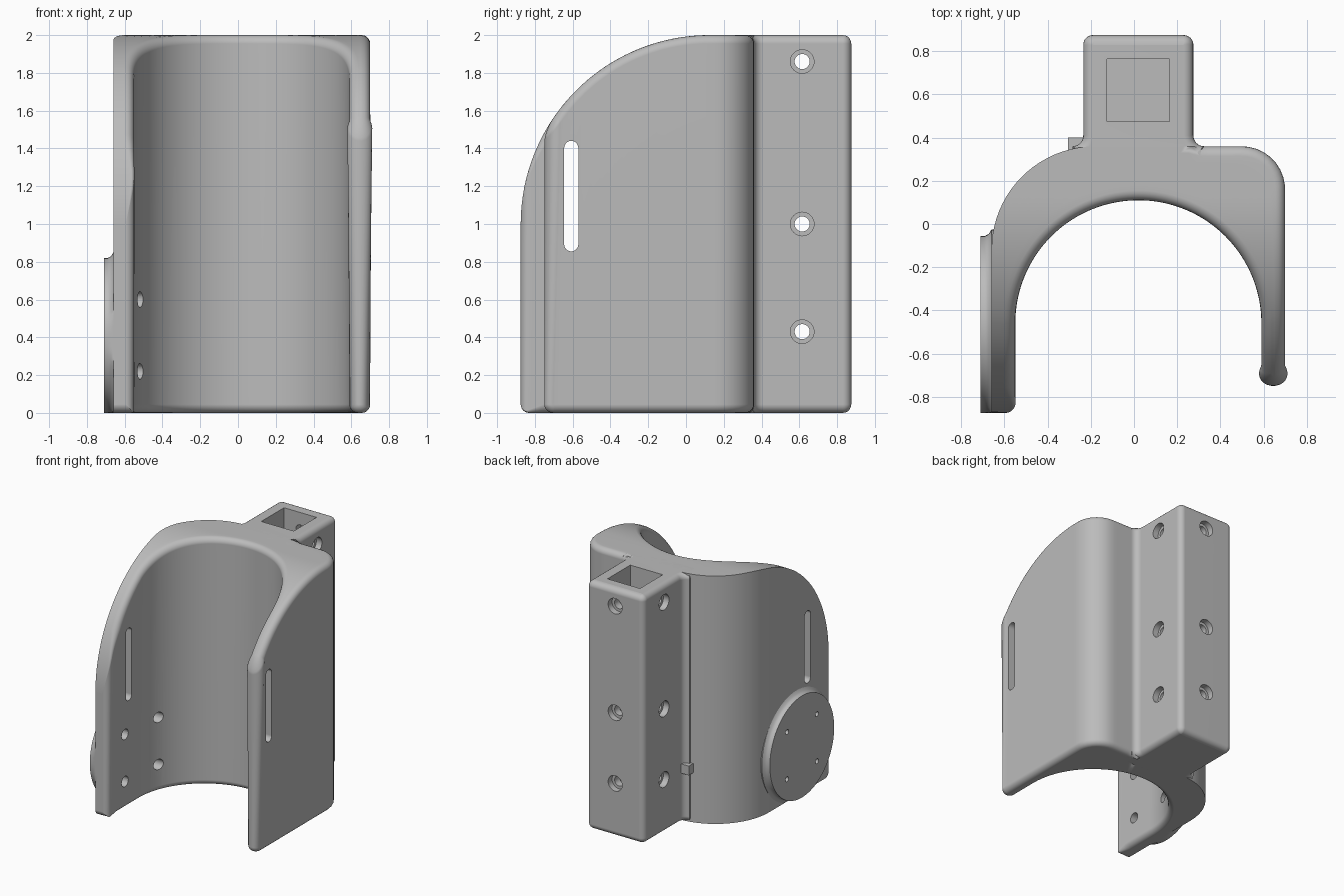
import bpy, bmesh
from math import sin, cos, pi, sqrt
from mathutils import Vector

cube = bpy.data.objects.get("Cube")
if cube:
    bpy.data.objects.remove(cube, do_unlink=True)

grey = bpy.data.materials.new("light grey")
grey.use_nodes = True
colour = (0.5, 0.5, 0.5, 1)
grey.diffuse_color = colour
for node in grey.node_tree.nodes:
    if node.type == 'BSDF_PRINCIPLED':
        node.inputs["Base Color"].default_value = colour


def loft(name, rings):
    """Skin equal closed rings and close both ends with strips."""
    bm = bmesh.new()
    rows = [[bm.verts.new(p) for p in ring] for ring in rings]
    n = len(rows[0])
    for a, b in zip(rows, rows[1:]):
        for i in range(n):
            j = (i + 1) % n
            bm.faces.new((a[i], a[j], b[j], b[i]))
    for row in (rows[0], rows[-1]):
        for i in range(n // 2 - 1):
            bm.faces.new((row[i], row[i + 1], row[n - 2 - i], row[n - 1 - i]))
    bmesh.ops.remove_doubles(bm, verts=bm.verts, dist=0.0001)
    bmesh.ops.recalc_face_normals(bm, faces=bm.faces)
    mesh = bpy.data.meshes.new(name)
    bm.to_mesh(mesh)
    bm.free()
    mesh.materials.append(grey)
    obj = bpy.data.objects.new(name, mesh)
    bpy.context.collection.objects.link(obj)
    return obj


def lathe(name, axis, u, v, profile, steps=32):
    """Turn (radius, position) pairs about the x or y axis."""
    rings = []
    for r, t in profile:
        ring = []
        for i in range(steps):
            a = 2 * pi * i / steps
            p, q = u + r * cos(a), v + r * sin(a)
            ring.append((t, p, q) if axis == 'X' else (p, t, q))
        rings.append(ring)
    return loft(name, rings)


def box(name, x0, x1, y0, y1, z0, z1):
    return loft(name, [[(x0, y0, z), (x1, y0, z), (x1, y1, z), (x0, y1, z)]
                       for z in (z0, z1)])


def activate(obj):
    bpy.ops.object.select_all(action='DESELECT')
    obj.select_set(True)
    bpy.context.view_layer.objects.active = obj


def cut(obj, cutter):
    cutter.hide_render = True
    mod = obj.modifiers.new("cut", 'BOOLEAN')
    mod.operation = 'DIFFERENCE'
    mod.solver = 'EXACT'
    mod.object = cutter
    activate(obj)
    bpy.ops.object.modifier_apply(modifier=mod.name)
    bpy.data.objects.remove(cutter, do_unlink=True)


def finish(obj):
    activate(obj)
    bpy.ops.object.shade_smooth_by_angle(angle=0.55)
    mod = obj.modifiers.new("even shading", 'WEIGHTED_NORMAL')
    mod.keep_sharp = True


def arc(cx, cy, r, a0, a1, n):
    return [(cx + r * cos(a0 + (a1 - a0) * i / n),
             cy + r * sin(a0 + (a1 - a0) * i / n)) for i in range(n + 1)]


def resample(path, n):
    pts = [Vector(p) for p in path]
    dist = [0.0]
    for a, b in zip(pts, pts[1:]):
        dist.append(dist[-1] + (b - a).length)
    out, k = [], 0
    for i in range(n + 1):
        d = dist[-1] * i / n
        while k < len(pts) - 2 and dist[k + 1] < d:
            k += 1
        f = (d - dist[k]) / max(dist[k + 1] - dist[k], 1e-9)
        out.append(tuple(pts[k].lerp(pts[k + 1], f)))
    return out


FRONT, FILLET = -0.875, 0.045


def top(y):
    return 1 + sqrt(max(0, 1 - (min(y, 0.125) - 0.125) ** 2))


def lip(d):
    """Drop of a rounded corner at distance d from its end."""
    return FILLET - sqrt(FILLET ** 2 - max(0, FILLET - d) ** 2)


# Plan of the cradle: left arm, arch, right arm with round tip
inner, outer = [], []
for i in range(18):
    d = 0.415 * (i / 18) ** 2.5
    inner.append((-0.55 - lip(d), FRONT + d))
    outer.append((-0.66, FRONT + d))
N = 72
inner += arc(0.02, -0.46, 0.57, pi, 0, N)
outer += resample([(-0.66, -0.46)] + arc(-0.18, -0.12, 0.48, pi, pi / 2, 32)
                  + arc(0.5, 0.16, 0.2, pi / 2, 0, 16) + [(0.7, -0.46)], N)
for i in range(1, 5):
    y = -0.46 - 0.05 * i
    inner.append((0.59, y))
    outer.append((0.7, y))
for i in range(10):
    a = i * pi / 2 / 9.5
    inner.append((0.645 - 0.055 * cos(a), -0.695 - 0.055 * sin(a)))
    outer.append((0.645 + 0.055 * cos(a), -0.695 - 0.055 * sin(a)))

# Fillet rows around the closed plan outline
plan = inner + outer[::-1]
edge = [Vector((x, y, top(y))) for x, y in plan]
ANGLES = [i * pi / 10 for i in range(6)]


def fillets(i):
    p = edge[i]
    t = (edge[(i + 1) % len(edge)] - edge[i - 1]).normalized()
    n = Vector((-t.y, t.x, 0)).normalized()
    down = n.cross(t)
    r = FILLET * min(1, max(0, (p.y - FRONT) / 0.12))
    if i >= len(inner) and p.x < 0.3:
        r = 0
    upper, lower = [], []
    base = lip(p.y - FRONT)
    for a in ANGLES:
        dn, dz = r * (1 - cos(a)), r * (1 - sin(a))
        q = p + n * dn + down * dz
        q.z += top(p.y + n.y * dn) - top(p.y)
        upper.append(q)
        lower.append(Vector((p.x + n.x * dn, p.y + n.y * dn, base + dz)))
    return upper, lower


rings = []
for i in range(len(inner)):
    up_in, low_in = fillets(i)
    up_out, low_out = fillets(len(plan) - 1 - i)
    across = []
    for k in range(1, 7):
        q = up_in[-1].lerp(up_out[-1], k / 7)
        if abs(up_in[-1].y - up_out[-1].y) > 0.01:
            q.z = top(q.y)
        across.append(q)
    rings.append(low_in[::-1] + up_in + across + up_out[::-1] + low_out)
cradle = loft("cradle", rings)

# Strap slots through both arms
slot = [(y, z) for y, z in arc(-0.6075, 1.4025, 0.0375, 0, pi, 12)
        + arc(-0.6075, 0.8925, 0.0375, pi, 2 * pi, 12)]
cut(cradle, loft("slot_cutter", [[(x, y, z) for y, z in slot] for x in (-1, 1)]))

# Round mounting pad with a flared foot, trimmed to the arm's edges
pad = lathe("mounting_pad", 'X', -0.465, 0.41,
            [(0.44, -0.64), (0.44, -0.66), (0.42, -0.672), (0.41, -0.69), (0.41, -0.71)], 96)
for v in pad.data.vertices:
    v.co.y, v.co.z = max(v.co.y, FRONT), max(v.co.z, 0)

# Four screw holes, counterbored from inside
for y in (-0.655, -0.275):
    for z in (0.22, 0.6):
        for part in (cradle, pad):
            cut(part, lathe("screw_cutter", 'X', y, z,
                            [(0.02, -0.8), (0.02, -0.62), (0.042, -0.62), (0.042, -0.45)], 24))

# Square column with rounded edges and flared root
half = ([(0.305, 0.22)] + arc(0.305, 0.41, 0.05, 1.5 * pi, pi, 8)
        + arc(0.21, 0.83, 0.045, 0, pi / 2, 8))
outline = [Vector((0.02 + x, y)) for x, y in half]
outline += [Vector((0.02 - x, y)) for x, y in half[::-1]]


def inset(dn, z):
    ring = []
    for i, p in enumerate(outline):
        a = (p - outline[i - 1]).normalized()
        b = (outline[(i + 1) % len(outline)] - p).normalized()
        t = (a + b).normalized()
        ring.append((p.x - t.y * dn, p.y + t.x * dn, z))
    return ring


steps = [(FILLET * (1 - cos(a)), FILLET * (1 - sin(a))) for a in ANGLES]
column = loft("column", [inset(d, h) for d, h in steps[::-1]]
              + [inset(d, 2 - h) for d, h in steps])

# Blind square socket and counterbored bolt holes
cut(column, box("socket_cutter", -0.125, 0.165, 0.475, 0.765, 0.29, 2.2))
for z in (0.43, 1.0, 1.86):
    cut(column, lathe("side_bolt_cutter", 'X', 0.615, z,
                      [(0.0625, -0.4), (0.0625, -0.185), (0.04, -0.185),
                       (0.04, 0.225), (0.0625, 0.225), (0.0625, 0.4)]))
    cut(column, lathe("back_bolt_cutter", 'Y', 0.02, z,
                      [(0.04, 0.7), (0.04, 0.825), (0.0625, 0.825), (0.0625, 1)]))

# Small stop block beside the column
block = box("stop_block", -0.305, -0.23, 0.32, 0.4, 0.4, 0.475)

for part in (cradle, pad, column, block):
    finish(part)
